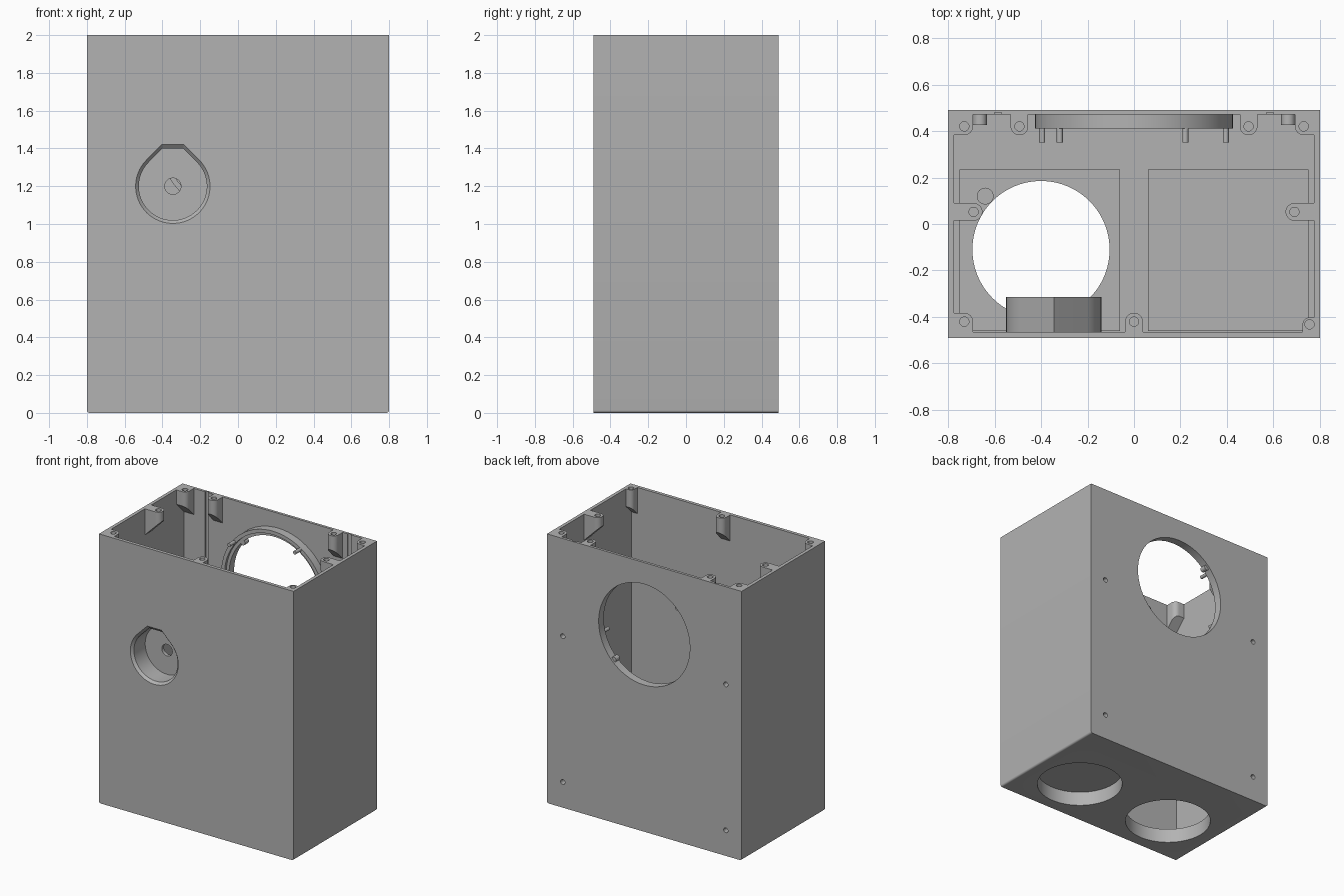
import bpy, bmesh
from math import sin, cos, pi, radians, sqrt
from mathutils import Vector

if "Cube" in bpy.data.objects:
    bpy.data.objects.remove(bpy.data.objects["Cube"])

grey = bpy.data.materials.new("plain_grey")
grey.use_nodes = True
GREY = (0.45, 0.45, 0.45, 1)
grey.diffuse_color = GREY
grey.node_tree.nodes["Principled BSDF"].inputs["Base Color"].default_value = GREY

X, BACK, FRONT, TOP = 0.775, 0.47, -0.465, 2.0   # inner wall faces and rim


def loft(name, a, b):
    """Closed solid between two matching outlines."""
    bm = bmesh.new()
    va, vb = [bm.verts.new(p) for p in a], [bm.verts.new(p) for p in b]
    n = len(va)
    bm.faces.new(va)
    bm.faces.new(vb)
    for i in range(n):
        j = (i + 1) % n
        bm.faces.new((va[i], va[j], vb[j], vb[i]))
    bmesh.ops.recalc_face_normals(bm, faces=bm.faces)
    mesh = bpy.data.meshes.new(name)
    bm.to_mesh(mesh)
    bm.free()
    mesh.materials.append(grey)
    ob = bpy.data.objects.new(name, mesh)
    bpy.context.collection.objects.link(ob)
    return ob


def box(name, x0, x1, y0, y1, z0, z1):
    base = [(x0, y0), (x1, y0), (x1, y1), (x0, y1)]
    return loft(name, [(x, y, z0) for x, y in base], [(x, y, z1) for x, y in base])


def circle(r, n):
    return [(r * cos(2 * pi * i / n), r * sin(2 * pi * i / n)) for i in range(n)]


def post(name, x, y, z0, z1, r, n=32):
    """Upright cylinder."""
    c = circle(r, n)
    return loft(name, [(x + u, y + v, z0) for u, v in c], [(x + u, y + v, z1) for u, v in c])


def rod(name, x, z, y0, y1, r, n=32):
    """Cylinder running front to back."""
    c = circle(r, n)
    return loft(name, [(x + u, y0, z + v) for u, v in c], [(x + u, y1, z + v) for u, v in c])


def teardrop(r, y, flat=None):
    """Round outline with a 45 degree roof, pointed or cut flat."""
    pts = [(r * cos(radians(a)), r * sin(radians(a))) for a in range(135, 406, 6)]
    tip = r * sqrt(2)
    pts += [(tip - flat, flat), (flat - tip, flat)] if flat else [(0, tip)]
    return [(-0.345 + u, y, 1.2 + v) for u, v in pts]


def boolean(ob, others, operation='DIFFERENCE'):
    for o in others:
        m = ob.modifiers.new("cut", 'BOOLEAN')
        m.operation, m.solver, m.object = operation, 'EXACT', o
    bpy.context.view_layer.update()
    dg = bpy.context.evaluated_depsgraph_get()
    mesh = bpy.data.meshes.new_from_object(ob.evaluated_get(dg))
    ob.modifiers.clear()
    ob.data = mesh


def discard(obs):
    for o in obs:
        bpy.data.objects.remove(o)


# Case: open-topped box with rounded lower side edges
case = box("case", -0.8, 0.8, -0.49, 0.49, 0, TOP)
bm = bmesh.new()
bm.from_mesh(case.data)
low = [e for e in bm.edges if all(v.co.z < 0.01 for v in e.verts)
       and abs(e.verts[0].co.x - e.verts[1].co.x) < 0.01]
bmesh.ops.bevel(bm, geom=low, offset=0.014, segments=4, profile=0.5, affect='EDGES')
bm.to_mesh(case.data)
bm.free()
boolean(case, cavity := [box("cavity", -X, X, FRONT, BACK, 0.035, 2.2)])

# Raised floor pads, the one on the left is closed over its opening
pads = [box("floor_pad_right", -0.75, -0.06, -0.46, 0.235, 0.02, 0.105),
        box("floor_pad_left", 0.06, 0.75, -0.46, 0.235, 0.02, 0.13)]
floor_cuts = [post("floor_cut", -0.4, -0.11, -0.1, 0.3, 0.295, 96),
              post("floor_cut", 0.4, -0.11, -0.1, 0.105, 0.295, 96)]
boolean(case, pads, 'UNION')
discard(pads)
post("floor_stud_right", -0.64, 0.12, 0.1, 0.14, 0.036)
post("floor_stud_left", 0.17, 0.12, 0.12, 0.134, 0.02)

# Front pocket: teardrop housing with a chamfered, flat-topped opening
housing = loft("pocket_housing", teardrop(0.205, -0.475), teardrop(0.205, -0.315))
pocket = [loft("pocket_cut", teardrop(0.18, -0.52, 0.2), teardrop(0.18, -0.34, 0.2)),
          loft("mouth_cut", teardrop(0.198, -0.491, 0.222), teardrop(0.18, -0.472, 0.2)),
          rod("shaft_cut", -0.345, 1.2, -0.4, -0.2, 0.043)]
boolean(housing, pocket)

# Round opening and mounting ring in the back wall
RZ = 1.465
ring = rod("back_ring", 0, RZ, 0.41, 0.48, 0.425, 96)
opening = rod("opening_cut", 0, RZ, 0.3, 0.6, 0.375, 96)
step = rod("step_cut", 0, RZ, 0.3, 0.43, 0.398, 96)
boolean(ring, [opening, step])
for a in (57.5, 141, 196, 344):
    rod("ring_pin", 0.411 * cos(radians(a)), RZ + 0.411 * sin(radians(a)), 0.35, 0.42, 0.013, 16)
for s in (-1, 1):
    rod("ring_clip", -0.262 * s, RZ + 0.262 * s, 0.43, 0.475, 0.02, 12)

# Screw holes and their bosses on the back wall, with shallow grooves beside
screws, grooves = [], []
for s in (-1, 1):
    grooves.append(box("groove_cut", min(s * 0.6, s * 0.57), max(s * 0.6, s * 0.57),
                       0.46, 0.48, 0.2, 2.1))
    for z in (0.19, 1.274):
        hole = rod("screw_cut", s * 0.67, z, 0.44, 0.6, 0.018, 20)
        boss = rod("back_screw_boss", s * 0.663, z, 0.425, 0.475, 0.03, 24)
        boolean(boss, [hole])
        screws.append(hole)
boolean(case, floor_cuts + pocket + [opening] + screws + grooves)
discard(cavity + floor_cuts + pocket + [opening, step] + screws + grooves)


def lid_boss(x, y, wx, wy, r=0.038):
    """Bored lug at the rim, joined to a side wall, an end wall or a corner, sloped below."""
    wall_x = wx * (X + 0.006)
    wall_y = {1: BACK + 0.006, -1: FRONT - 0.006, 0: 0}[wy]
    pts = []
    for u, v in circle(1, 32):
        in_x, in_y = u * wx > 1e-4, v * wy > 1e-4
        if in_x or in_y:
            p = (wall_x if in_x else x + r * (-wx if wx else (1 if u > 0 else -1)),
                 wall_y if in_y else y + r * (-wy if wy else (1 if v > 0 else -1)))
        else:
            p = (x + r * u, y + r * v)
        if not any((Vector(p) - Vector(q)).length < 1e-5 for q in pts):
            pts.append(p)

    def under(p):
        gap = abs(p[1] - wall_y) if wy else abs(p[0] - wall_x)
        return TOP - 0.2 + gap
    lug = loft("lid_boss", [(*p, under(p)) for p in pts], [(*p, TOP) for p in pts])
    bore = post("bore_cut", x, y, TOP - 0.08, TOP + 0.1, 0.02, 20)
    boolean(lug, [bore])
    discard([bore])


# Lid screw lugs around the rim
for s in (-1, 1):
    lid_boss(s * 0.73, 0.42, s, 1)
    lid_boss(s * 0.493, 0.42, 0, 1)
    lid_boss(s * 0.69, 0.052, s, 0)
lid_boss(-0.73, -0.42, -1, -1)
lid_boss(0.755, -0.432, 1, -1, 0.03)
lid_boss(0, -0.42, 0, -1)

# Smooth round walls, keep edges crisp
bpy.ops.object.select_all(action='DESELECT')
for ob in bpy.context.collection.objects:
    if ob.type == 'MESH' and grey.name in ob.data.materials:
        ob.select_set(True)
        bpy.context.view_layer.objects.active = ob
bpy.ops.object.shade_smooth_by_angle(angle=radians(25))
